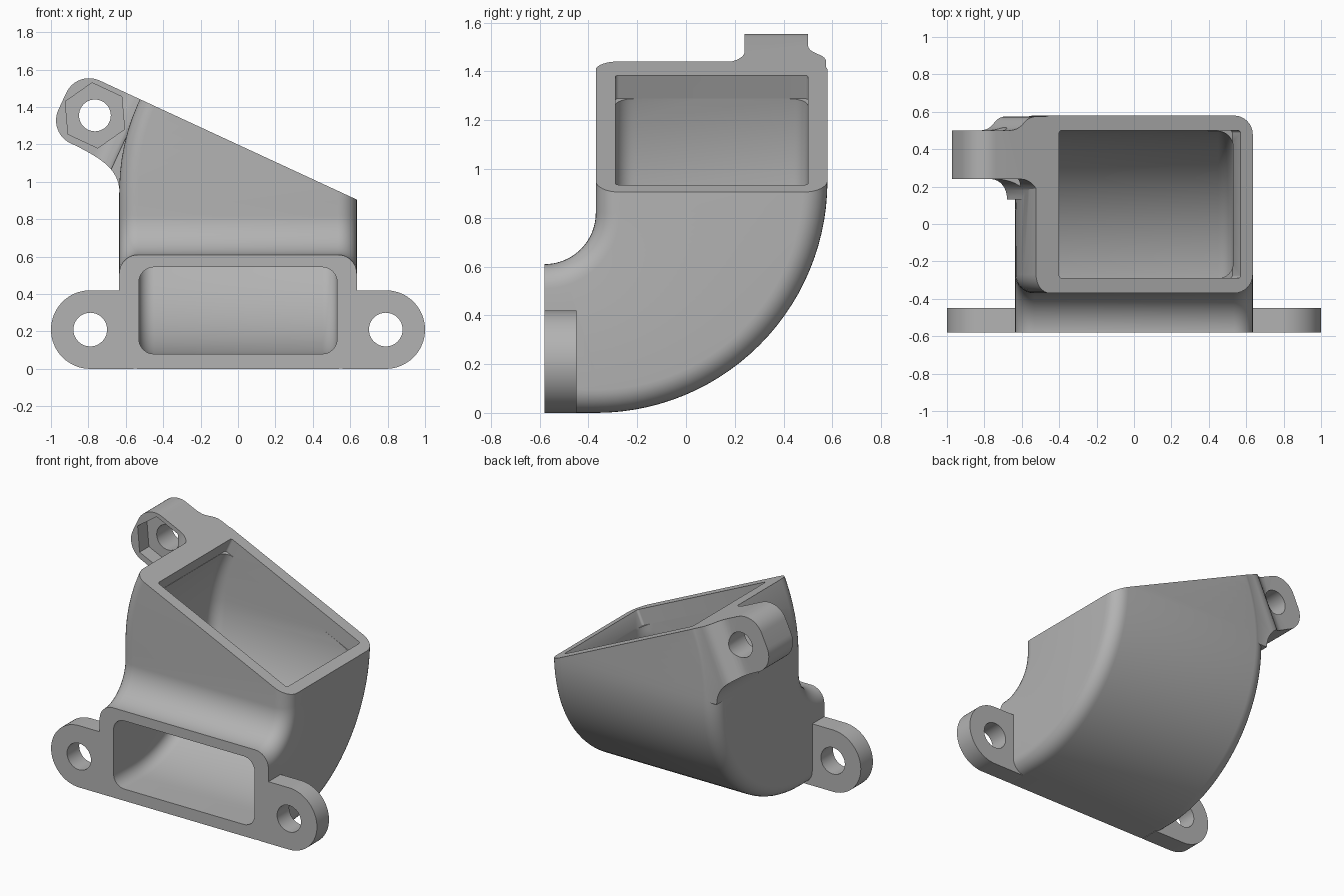
import bpy, bmesh
from math import sin, cos, pi, sqrt, radians, atan
from mathutils import Vector, Matrix

cube = bpy.data.objects.get("Cube")
if cube:
    bpy.data.objects.remove(cube, do_unlink=True)

grey = bpy.data.materials.new("plain_grey")
grey.use_nodes = True
GREY = (0.45, 0.45, 0.45, 1)
grey.diffuse_color = GREY
grey.node_tree.nodes["Principled BSDF"].inputs["Base Color"].default_value = GREY

# Slanted outlet plane and its frame: u runs down the slope, v is its normal
RIM = Vector((0.635, 0, 0.905))
SLOPE = atan(0.463)
U = Vector((cos(SLOPE), 0, -sin(SLOPE)))
V = Vector((sin(SLOPE), 0, cos(SLOPE)))
Y = Vector((0, 1, 0))
LUG = Vector((-0.765, 0, 1.355))


def finish(name, bm):
    bmesh.ops.recalc_face_normals(bm, faces=bm.faces)
    mesh = bpy.data.meshes.new(name)
    bm.to_mesh(mesh)
    bm.free()
    mesh.materials.append(grey)
    ob = bpy.data.objects.new(name, mesh)
    bpy.context.collection.objects.link(ob)
    return ob


def prism(name, points, depth):
    """Extrude a closed loop of 3D points along a vector."""
    bm = bmesh.new()
    face = bm.faces.new([bm.verts.new(p) for p in points])
    new = bmesh.ops.extrude_face_region(bm, geom=[face])["geom"]
    bmesh.ops.translate(bm, vec=depth,
                        verts=[g for g in new if isinstance(g, bmesh.types.BMVert)])
    return finish(name, bm)


def combine(target, tool, operation):
    """Apply a boolean and discard the tool."""
    mod = target.modifiers.new(operation.lower(), "BOOLEAN")
    mod.operation, mod.object, mod.solver = operation, tool, "EXACT"
    bpy.context.view_layer.objects.active = target
    bpy.ops.object.modifier_apply(modifier=mod.name)
    bpy.data.objects.remove(tool, do_unlink=True)


def arc(cx, cy, r, a0, a1, n=12):
    return [(cx + r * cos(radians(a0 + (a1 - a0) * i / n)),
             cy + r * sin(radians(a0 + (a1 - a0) * i / n))) for i in range(n + 1)]


def bezier(a, b, c, d, n=10):
    a, b, c, d = map(Vector, (a, b, c, d))
    return [tuple(a * (1 - t) ** 3 + b * 3 * t * (1 - t) ** 2 + c * 3 * t * t * (1 - t)
                  + d * t ** 3) for t in [i / n for i in range(n + 1)]]


def rounded(x0, x1, y0, y1, r):
    return (arc(x1 - r, y1 - r, r, 0, 90, 8) + arc(x0 + r, y1 - r, r, 90, 180, 8)
            + arc(x0 + r, y0 + r, r, 180, 270, 8) + arc(x1 - r, y0 + r, r, 270, 360, 8))


def elbow(name, half, inset, radius, bend_z, overshoot):
    """Loft rounded rectangles round the bend, then up past the outlet plane."""
    outer_r, inner_y, inner_z = 0.95 - inset, 0.21 + inset, 0.21 + inset * 0.83
    stations = []
    if overshoot:
        stations.append(((-0.7, inset), (-0.7, 0.82 - inner_z)))
    n = 32
    for i in range(n + 1):
        s = i / n
        if s < 0.125:
            out = (-0.58 + 0.21 * s / 0.125, inset)
        else:
            a = (s - 0.125) / 0.875 * pi / 2
            out = (-0.37 + outer_r * sin(a), 0.95 - outer_r * cos(a))
        a = s * pi / 2
        stations.append((out, (-0.58 + inner_y * sin(a), 0.82 - inner_z * cos(a))))
    (oy, oz), (iy, iz) = stations[-1]
    for i in range(1, 13):
        t = i / 12
        stations.append(((oy, oz + (1.7 - oz) * t), (iy, iz + (1.7 - iz) * t)))
    bm = bmesh.new()
    rings = []
    for out, inn in stations:
        o, d = Vector(out), Vector(inn) - Vector(out)
        ring = []
        for x, h in rounded(-half, half, 0, d.length, radius):
            p = o + d.normalized() * h
            lift = max(0, p.y - bend_z)
            lean = 1.15 - sqrt(1.15 ** 2 - lift ** 2)
            x += lean * (half - x) / (2 * half)
            ring.append(bm.verts.new((x, p.x, p.y)))
        rings.append(ring)
    for a, b in zip(rings, rings[1:]):
        for i in range(len(a)):
            j = (i + 1) % len(a)
            bm.faces.new((a[i], a[j], b[j], b[i]))
    bm.faces.new(rings[0])
    bm.faces.new(rings[-1])
    bmesh.ops.remove_doubles(bm, verts=bm.verts, dist=1e-5)
    if not overshoot:
        cut = bmesh.ops.bisect_plane(bm, geom=bm.verts[:] + bm.edges[:] + bm.faces[:],
                                     plane_co=RIM, plane_no=V, clear_outer=True)
        edges = [g for g in cut["geom_cut"] if isinstance(g, bmesh.types.BMEdge)]
        bmesh.ops.holes_fill(bm, edges=edges)
    return finish(name, bm)


# Elbow shell
duct = elbow("duct_elbow", 0.635, 0, 0.1, 0.95, False)

# Mounting ears on the inlet
for side in (-1, 1):
    outline = [(0.56, 0)] + arc(0.79, 0.21, 0.21, -90, 90, 32) + [(0.56, 0.42)]
    ear = prism("ear", [(side * x, -0.58, z) for x, z in outline], Y * 0.13)
    hole = prism("ear_hole", [(side * x, -0.7, z) for x, z in arc(0.79, 0.21, 0.09, 0, 360, 40)[:-1]],
                 Y * 0.4)
    combine(ear, hole, "DIFFERENCE")
    combine(duct, ear, "UNION")


# Nut lug: side outline intersected with a flared plan outline
def local(u, y, v):
    return LUG + U * u + V * v + Y * y


top = (RIM - LUG).dot(V)
left, low, r = -0.19, -0.19, 0.135
start = local(-0.02, 0, low)
side_view = [local(0.3, 0, top)]
side_view += [local(u, 0, v) for u, v in arc(left + r, top - r, r, 90, 180)
              + arc(left + r, low + r, r, 180, 270)]
side_view += [Vector((x, 0, z)) for x, z in bezier((start.x, start.z), (-0.7, 1.11),
                                                   (-0.635, 1.05), (-0.633, 0.94))]
side_view += [Vector((-0.57, 0, 0.94))]
lug = prism("nut_lug", side_view, Y * 0.8)
plan = [(-0.4, 0.24)] + arc(0.09, 0.13, 0.11, 90, 0) + [(0.6, 0.13), (0.6, 0.575)]
plan += bezier((0.19, 0.575), (0.1, 0.575), (0.12, 0.5), (0.02, 0.5)) + [(-0.4, 0.5)]
flare = prism("lug_flare", [local(u, y, -0.8) for u, y in plan], V * 1.6)
combine(lug, flare, "INTERSECT")
combine(duct, lug, "UNION")

# Bolt hole and hexagonal nut pocket
bolt = [(x, 0.1, z) for x, z in arc(LUG.x, LUG.z, 0.085, 0, 360, 40)[:-1]]
combine(duct, prism("bolt_hole", bolt, Y * 0.6), "DIFFERENCE")
nut = [(x, 0.14, z) for x, z in arc(LUG.x, LUG.z, 0.175, 35, 395, 6)[:-1]]
combine(duct, prism("nut_pocket", nut, Y * 0.2), "DIFFERENCE")

# Air passage and the stepped recess at the outlet
combine(duct, elbow("air_passage", 0.53, 0.08, 0.08, 0.85, True), "DIFFERENCE")
high = RIM - U * (1.035 / cos(SLOPE))
wide = 0.97 / cos(SLOPE)
recess = [high + U * u + Y * y - V * 0.105 for u, y in rounded(0, wide, -0.29, 0.5, 0.015)]
combine(duct, prism("outlet_recess", recess, V * 0.3), "DIFFERENCE")

# Smooth curved surfaces, keep crisp edges
bpy.ops.object.select_all(action="DESELECT")
duct.select_set(True)
bpy.context.view_layer.objects.active = duct
bpy.ops.object.shade_smooth_by_angle(angle=radians(30))
